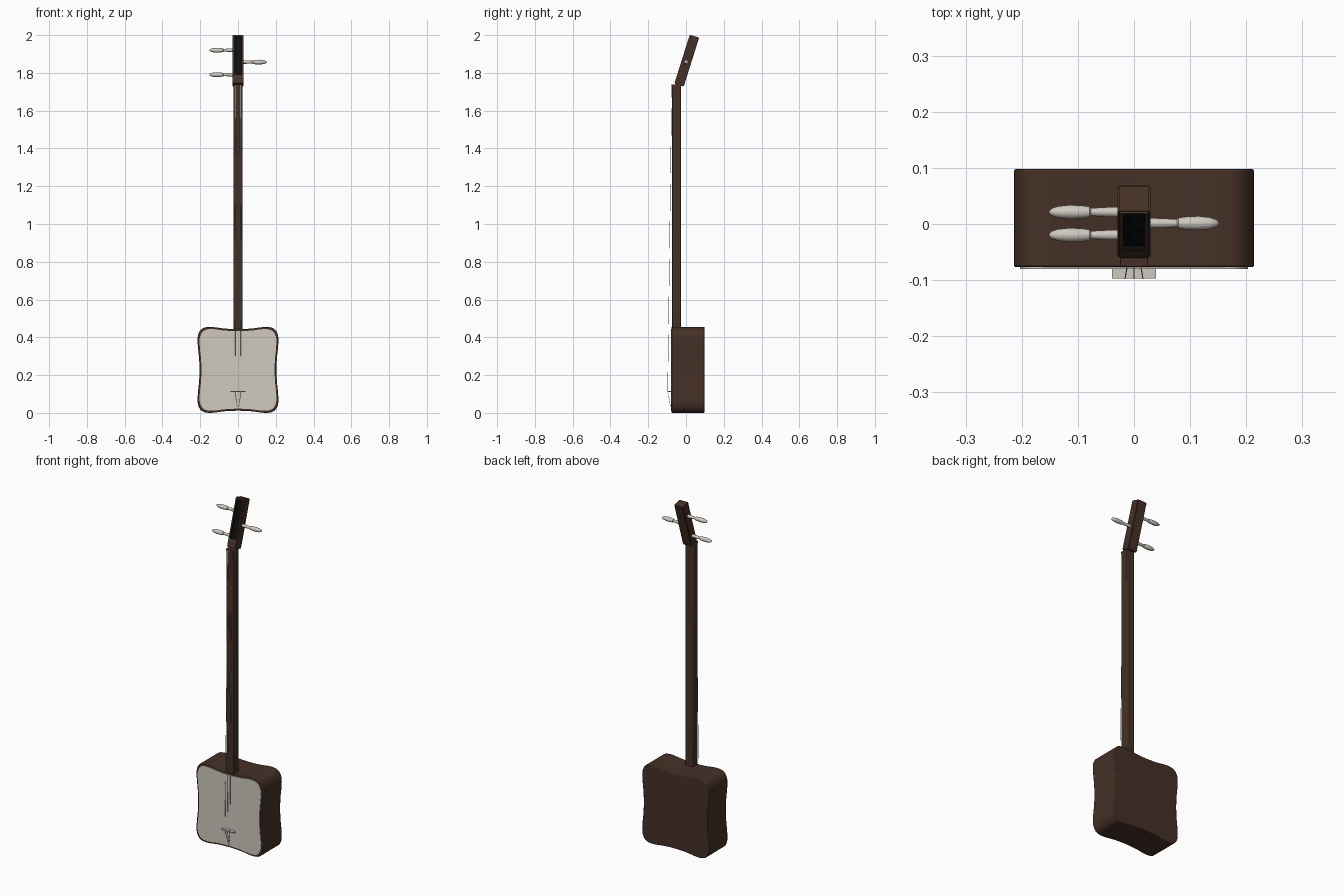
import bpy, bmesh, math
from mathutils import Matrix, Vector

if "Cube" in bpy.data.objects:
    bpy.data.objects.remove(bpy.data.objects["Cube"], do_unlink=True)


def material(name, rgb):
    m = bpy.data.materials.new(name)
    m.use_nodes = True
    m.diffuse_color = (*rgb, 1)
    bsdf = next(n for n in m.node_tree.nodes if n.type == 'BSDF_PRINCIPLED')
    bsdf.inputs["Base Color"].default_value = (*rgb, 1)
    return m


wood = material("dark wood", (0.06, 0.03, 0.02))
black = material("black", (0.004, 0.004, 0.004))
ivory = material("ivory", (0.62, 0.59, 0.53))


def finish(name, bm, mats, bevel=0, smooth=False):
    bmesh.ops.recalc_face_normals(bm, faces=bm.faces)
    mesh = bpy.data.meshes.new(name)
    bm.to_mesh(mesh)
    bm.free()
    ob = bpy.data.objects.new(name, mesh)
    bpy.context.collection.objects.link(ob)
    for m in mats:
        mesh.materials.append(m)
    if bevel:
        mod = ob.modifiers.new("soft edges", 'BEVEL')
        mod.width, mod.segments, mod.limit_method = bevel, 2, 'ANGLE'
        mod.angle_limit = math.radians(40)
    if smooth:
        bpy.ops.object.select_all(action='DESELECT')
        ob.select_set(True)
        bpy.context.view_layer.objects.active = ob
        bpy.ops.object.shade_smooth_by_angle(angle=math.radians(35))
    return ob


def box_mesh(lo, hi):
    bm = bmesh.new()
    lo, hi = Vector(lo), Vector(hi)
    bmesh.ops.create_cube(bm, size=1, matrix=Matrix.Translation((lo + hi) / 2)
                          @ Matrix.Diagonal((*(hi - lo), 1)))
    return bm


# Pinched square outline of the body, from one mirrored quarter
quarter = [(0.0, 0.216), (0.07, 0.219), (0.13, 0.2265), (0.165, 0.2265),
           (0.192, 0.217), (0.208, 0.195), (0.214, 0.165),
           (0.212, 0.12), (0.206, 0.06), (0.204, 0.0)]
half = quarter + [(x, -z) for x, z in quarter[-2::-1]]
ring = [Vector(p) for p in half + [(-x, z) for x, z in half[-2:0:-1]]]


def smooth_ring(points, steps=4):
    out, n = [], len(points)
    for i in range(n):
        a, b, c, d = (points[(i + k) % n] for k in (-1, 0, 1, 2))
        for s in range(steps):
            t = s / steps
            out.append(0.5 * (2 * b + (c - a) * t + (2 * a - 5 * b + 4 * c - d) * t ** 2
                              + (3 * b - a - 3 * c + d) * t ** 3))
    return out


def slab(name, scale, y0, y1, mat, bevel):
    bm = bmesh.new()
    face = bm.faces.new([bm.verts.new((p.x * scale, y0, p.y * scale + 0.2275))
                         for p in smooth_ring(ring)])
    new = bmesh.ops.extrude_face_region(bm, geom=[face])["geom"]
    bmesh.ops.translate(bm, vec=(0, y1 - y0, 0),
                        verts=[v for v in new if isinstance(v, bmesh.types.BMVert)])
    return finish(name, bm, [mat], bevel, True)


# Body and front skin
slab("body", 1, -0.077, 0.098, wood, 0.004)
slab("front_skin", 0.95, -0.080, -0.076, ivory, 0)

# Neck and nut
finish("neck", box_mesh((-0.025, -0.073, 0.43), (0.025, -0.027, 1.738)), [wood], 0.004, True)
finish("nut", box_mesh((-0.024, -0.076, 1.726), (0.024, -0.06, 1.738)), [wood], 0.001)

# Tilted head with a recessed dark slot in its front
tilt = Matrix.Translation((0, -0.037, 1.735)) @ Matrix.Rotation(math.radians(-17.5), 4, 'X')
bm = box_mesh((-0.029, -0.026, 0), (0.029, 0.026, 0.272))
bmesh.ops.bevel(bm, geom=bm.edges[:], offset=0.003, segments=2, affect='EDGES')
bm.normal_update()
front = min(bm.faces, key=lambda f: f.calc_center_median().y)
bmesh.ops.inset_region(bm, faces=[front], thickness=0.010)
for v in front.verts:
    if v.co.z < 0.1:
        v.co.z = 0.05
hole = bmesh.ops.extrude_face_region(bm, geom=[front])["geom"]
floor = next(g for g in hole if isinstance(g, bmesh.types.BMFace))
bmesh.ops.translate(bm, vec=(0, 0.008, 0), verts=floor.verts)
for f in {f for e in floor.edges for f in e.link_faces}:
    f.material_index = 1
if front.is_valid:
    bmesh.ops.delete(bm, geom=[front], context='FACES_ONLY')
bmesh.ops.transform(bm, matrix=tilt, verts=bm.verts)
finish("head", bm, [wood, black])

# Tuning pegs, turned around the x axis
peg_profile = [(0.02, 0.0), (0.02, 0.0095), (0.05, 0.0085), (0.077, 0.007),
               (0.079, 0.0095), (0.092, 0.0115), (0.115, 0.0125), (0.135, 0.0105),
               (0.147, 0.0065), (0.153, 0.0)]
for name, side, along in (("upper_right_peg", -1, 0.194), ("left_peg", 1, 0.128),
                          ("lower_right_peg", -1, 0.058)):
    centre = tilt @ Vector((0, 0, along))
    bm = bmesh.new()
    vs = [bm.verts.new((x * side, r, 0)) for x, r in peg_profile]
    es = [bm.edges.new(pair) for pair in zip(vs, vs[1:])]
    bmesh.ops.spin(bm, geom=vs + es, cent=(0, 0, 0), axis=(1, 0, 0),
                   angle=math.tau, steps=20)
    bmesh.ops.remove_doubles(bm, verts=bm.verts, dist=0.0001)
    bmesh.ops.translate(bm, vec=centre, verts=bm.verts)
    finish(name, bm, [ivory], 0, True)

# Bridge
finish("bridge", box_mesh((-0.039, -0.097, 0.111), (0.039, -0.079, 0.117)), [ivory])

# Strings from the nut over the bridge to the tail
for name, side in (("right_string", -1), ("middle_string", 0), ("left_string", 1)):
    curve = bpy.data.curves.new(name, 'CURVE')
    curve.dimensions = '3D'
    curve.bevel_depth, curve.bevel_resolution = 0.001, 1
    curve.use_fill_caps = True
    path = [(side * 0.012, -0.0755, 1.735), (side * 0.016, -0.097, 0.115),
            (side * 0.004, -0.081, 0.03)]
    spline = curve.splines.new('POLY')
    spline.points.add(len(path) - 1)
    for point, co in zip(spline.points, path):
        point.co = (*co, 1)
    curve.materials.append(ivory)
    bpy.context.collection.objects.link(bpy.data.objects.new(name, curve))
